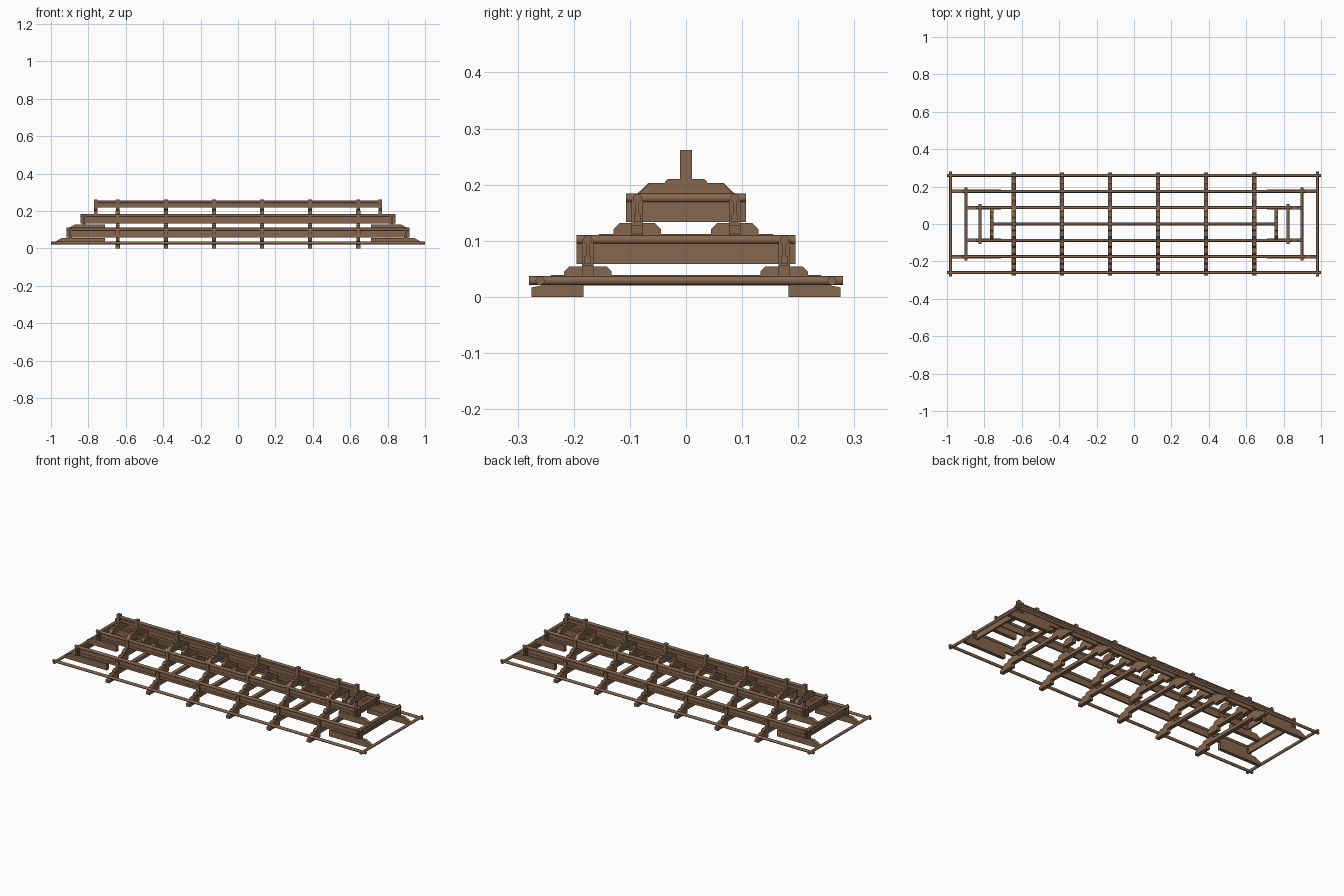
import bpy, bmesh, math
from mathutils import Vector

if "Cube" in bpy.data.objects:
    bpy.data.objects.remove(bpy.data.objects["Cube"])

wood = bpy.data.materials.new("brown_timber")
wood.diffuse_color = (0.24, 0.137, 0.077, 1)
wood.use_nodes = True
wood.node_tree.nodes["Principled BSDF"].inputs["Base Color"].default_value = wood.diffuse_color


def finish(bm, name):
    bmesh.ops.recalc_face_normals(bm, faces=bm.faces)
    me = bpy.data.meshes.new(name)
    bm.to_mesh(me)
    bm.free()
    me.materials.append(wood)
    ob = bpy.data.objects.new(name, me)
    bpy.context.collection.objects.link(ob)
    return ob


def slab(name, pts, axis, pos, width):
    """Extrude an outline (u, z) lying along axis 'x' or 'y', centred at pos on the other axis."""
    bm = bmesh.new()
    a, b = pos - width / 2, pos + width / 2
    vs = [bm.verts.new((u, a, z) if axis == 'x' else (a, u, z)) for u, z in pts]
    f = bm.faces.new(vs)
    r = bmesh.ops.extrude_face_region(bm, geom=[f])
    move = Vector((0, b - a, 0)) if axis == 'x' else Vector((b - a, 0, 0))
    bmesh.ops.translate(bm, vec=move, verts=[v for v in r['geom'] if isinstance(v, bmesh.types.BMVert)])
    return finish(bm, name)


def bar(name, axis, u0, u1, pos, width, z0, z1):
    return slab(name, [(u0, z0), (u1, z0), (u1, z1), (u0, z1)], axis, pos, width)


def log(name, axis, half, pos, z, r):
    """Round purlin along an axis."""
    bm = bmesh.new()
    bmesh.ops.create_cone(bm, cap_ends=True, segments=12, radius1=r, radius2=r, depth=2 * half)
    ob = finish(bm, name)
    if axis == 'x':
        ob.rotation_euler = (0, math.pi / 2, 0)
        ob.location = (0, pos, z)
    else:
        ob.rotation_euler = (math.pi / 2, 0, 0)
        ob.location = (pos, 0, z)
    bpy.context.view_layer.update()
    ob.data.transform(ob.matrix_world)
    ob.matrix_world.identity()
    ob.location = (0, 0, 0)
    ob.rotation_euler = (0, 0, 0)
    bpy.context.view_layer.objects.active = ob
    ob.select_set(True)
    bpy.ops.object.shade_smooth_by_angle(angle=math.radians(35))
    ob.select_set(False)


def purlin_set(name, axis, half, pos, z_top, z_low, r=0.008):
    """Purlin with the thin board and square tie under it."""
    log(name + "_purlin", axis, half, pos, z_top - r, r)
    if z_low is not None:
        bar(name + "_board", axis, -half, half, pos, 0.006, z_low + 0.013, z_top - r)
        bar(name + "_tie", axis, -half, half, pos, 0.011, z_low, z_low + 0.014)


def cushion(name, axis, u, half, pos, z0, z1, width=0.02):
    """Low block with bevelled upper corners."""
    c = (z1 - z0) * 0.55
    slab(name, [(u - half, z0), (u + half, z0), (u + half, z1 - c), (u + half - c, z1),
                (u - half + c, z1), (u - half, z1 - c)], axis, pos, width)


# tiers: purlin y, purlin top z, tie bottom z, half length, end purlin x, end half width, beam top z
tiers = [("eave", 0.26, 0.037, None, 1.0, 0.98, 0.28, 0.039),
         ("middle", 0.175, 0.11, 0.059, 0.917, 0.897, 0.195, 0.112),
         ("upper", 0.087, 0.184, 0.134, 0.843, 0.823, 0.107, 0.203)]
frames = [s * x for s in (-1, 1) for x in (0.128, 0.385, 0.643)]
W = 0.022

# purlin rings
for n, y, zt, zl, half, ex, ey, bt in tiers:
    for s in (-1, 1):
        purlin_set(n + "_long", 'x', half, s * y, zt, zl)
        purlin_set(n + "_end", 'y', ey, s * ex, zt, zl)

# ridge
log("ridge_purlin", 'x', 0.765, 0, 0.248, 0.007)
bar("ridge_board", 'x', -0.76, 0.76, 0, 0.006, 0.232, 0.245)
bar("ridge_tie", 'x', -0.76, 0.76, 0, 0.01, 0.219, 0.235)

# cross frames
for x in frames:
    for n, y, zt, zl, half, ex, ey, t in tiers:
        # beam with stepped ends
        side = [(y - 0.077, t - 0.019), (y - 0.077, t - 0.039), (y + 0.015, t - 0.039),
                (y + 0.015, t - 0.022), (y, t - 0.019), (y - 0.02, t)]
        slab(n + "_cross_beam", side + [(-u, z) for u, z in reversed(side)], 'y', x, W)
    for s in (-1, 1):
        cushion("middle_cushion", 'y', s * 0.175, 0.042, x, 0.039, 0.054)
        cushion("upper_cushion", 'y', s * 0.087, 0.042, x, 0.112, 0.132)
        bar("middle_post", 'y', s * 0.175 - 0.01, s * 0.175 + 0.01, x, 0.02, 0.05, 0.1)
        bar("upper_post", 'y', s * 0.087 - 0.01, s * 0.087 + 0.01, x, 0.02, 0.13, 0.175)
    cushion("ridge_cushion", 'y', 0, 0.037, x, 0.203, 0.21)
    bar("ridge_post", 'y', -0.0107, 0.0107, x, 0.02, 0.203, 0.2615)

# end parts
for s in (-1, 1):
    slab("ridge_end_beam", [(-0.095, 0.172), (0.095, 0.172), (0.085, 0.182), (0.065, 0.203),
                            (-0.065, 0.203), (-0.085, 0.182)], 'y', s * 0.76, 0.02)
    cushion("ridge_end_cushion", 'y', 0, 0.037, s * 0.76, 0.203, 0.21)
    bar("ridge_end_post", 'y', -0.0107, 0.0107, s * 0.76, 0.02, 0.203, 0.2615)
    for t in (-1, 1):
        slab("lower_end_beam", [(s * u, z) for u, z in ((0.71, 0.02), (0.975, 0.02), (0.975, 0.037),
             (0.94, 0.056), (0.71, 0.056))], 'x', t * 0.175, 0.02)
        slab("upper_end_beam", [(s * u, z) for u, z in ((0.71, 0.093), (0.9, 0.093), (0.9, 0.112),
             (0.87, 0.128), (0.71, 0.128))], 'x', t * 0.087, 0.02)
        bar("middle_corner_post", 'y', t * 0.175 - 0.01, t * 0.175 + 0.01, s * 0.897, 0.02, 0.05, 0.1)
        bar("upper_corner_post", 'y', t * 0.087 - 0.01, t * 0.087 + 0.01, s * 0.823, 0.02, 0.12, 0.175)
